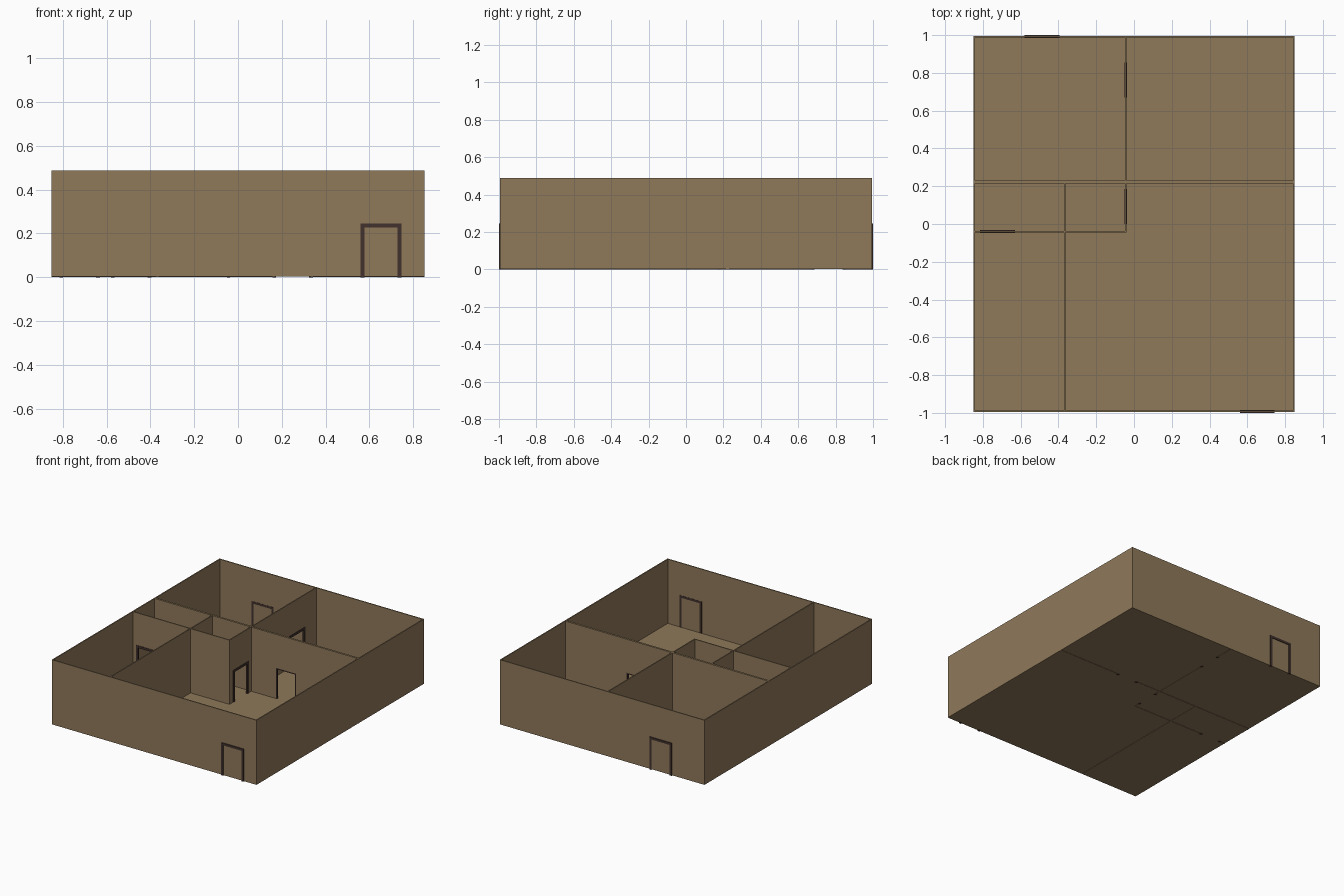
import bpy

if "Cube" in bpy.data.objects:
    bpy.data.objects.remove(bpy.data.objects["Cube"], do_unlink=True)


def material(name, color):
    m = bpy.data.materials.new(name)
    m.use_nodes = True
    m.diffuse_color = color
    m.node_tree.nodes["Principled BSDF"].inputs["Base Color"].default_value = color
    return m


TAN = material("tan plaster", (0.275, 0.191, 0.102, 1))
DARK = material("dark brown wood", (0.053, 0.031, 0.026, 1))

HALF_X, HALF_Y = 0.85, 0.995
TOP = 0.488
BASE = 0.003          # underside of the floor and outer walls
THICK = 0.008
DOOR_H, BAR, FRAME_DEPTH = 0.245, 0.017, 0.014


def box(name, x, y, z, mat):
    """Box from (min, max) pairs on each axis."""
    bpy.ops.mesh.primitive_cube_add(size=1, location=[sum(p) / 2 for p in (x, y, z)])
    ob = bpy.context.object
    ob.name = name
    ob.scale = [p[1] - p[0] for p in (x, y, z)]
    bpy.ops.object.transform_apply(location=False, rotation=False, scale=True)
    ob.data.materials.append(mat)


def strip(name, axis, at, span, z, depth, mat):
    """Box running along an axis, centred at the given place across it."""
    across = (at - depth / 2, at + depth / 2)
    x, y = (span, across) if axis == "x" else (across, span)
    box(name, x, y, z, mat)


def door_frame(name, axis, at, span):
    a, b = span
    for side, part in (("first", (a, a + BAR)), ("second", (b - BAR, b))):
        strip(f"{name}_{side}_post", axis, at, part, (0, DOOR_H), FRAME_DEPTH, DARK)
    strip(f"{name}_lintel", axis, at, (a + BAR, b - BAR),
          (DOOR_H - BAR, DOOR_H), FRAME_DEPTH, DARK)


def wall(name, axis, at, span, door=None, depth=THICK, bottom=0.001):
    """Inner wall, with an open framed doorway if one is given."""
    if door is None:
        strip(name, axis, at, span, (bottom, TOP), depth, TAN)
        return
    a, b = door[0] + BAR / 2, door[1] - BAR / 2
    strip(f"{name}_start", axis, at, (span[0], a), (bottom, TOP), depth, TAN)
    strip(f"{name}_end", axis, at, (b, span[1]), (bottom, TOP), depth, TAN)
    strip(f"{name}_over_door", axis, at, (a, b), (DOOR_H - BAR / 2, TOP), depth, TAN)
    door_frame(f"{name}_door", axis, at, door)


# Floor
box("floor", (-HALF_X, HALF_X), (-HALF_Y, HALF_Y), (BASE, BASE + 0.003), TAN)

# Outer shell
edge_x, edge_y = HALF_X - THICK / 2, HALF_Y - THICK / 2
for name, s in (("left", 1), ("right", -1)):
    wall(f"outer_wall_{name}", "y", s * edge_x, (-HALF_Y, HALF_Y), bottom=BASE)
for name, s in (("front", -1), ("back", 1)):
    wall(f"outer_wall_{name}", "x", s * edge_y, (-HALF_X, HALF_X), bottom=BASE)

# Frames of the closed outer doors
door_frame("front_door", "x", -0.993, (0.56, 0.745))
door_frame("back_door", "x", 0.993, (-0.58, -0.395))

# Inner walls
wall("cross_wall", "x", 0.222, (-HALF_X, HALF_X), (0.157, 0.342), depth=0.015)
wall("back_divider", "y", -0.044, (0.23, 0.99), (0.67, 0.855))
wall("hall_end_wall", "y", -0.044, (-0.044, 0.215), (0.0, 0.185))
wall("hall_wall", "x", -0.04, (-HALF_X, -0.04), (-0.815, -0.63))
wall("front_divider", "y", -0.367, (-0.99, 0.215))
